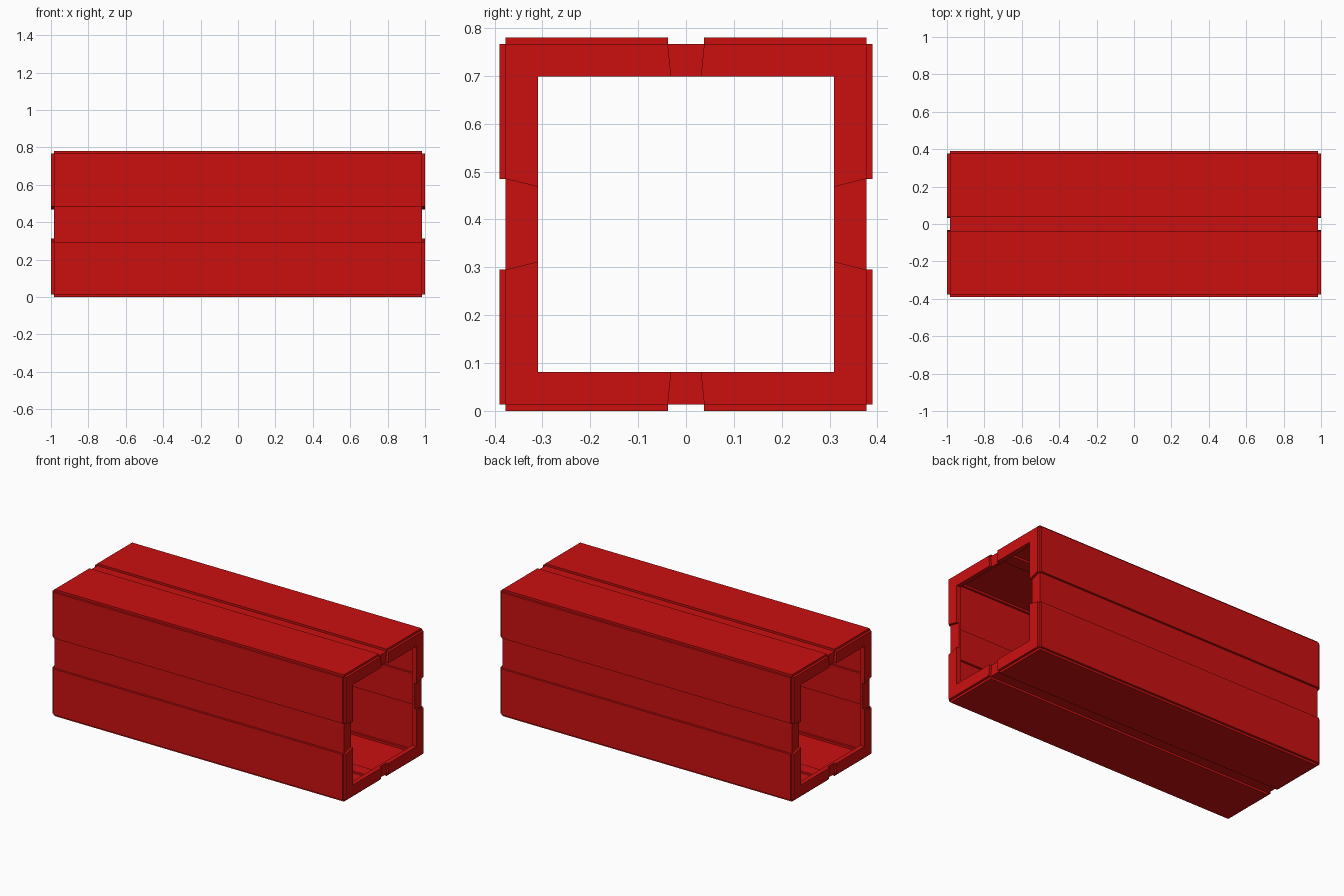
import bpy, bmesh

if "Cube" in bpy.data.objects:
    bpy.data.objects.remove(bpy.data.objects["Cube"])

# Key sizes: half height, recessed skin, hole, panel end, rim end, flange depth
O, S, I = 0.39, 0.377, 0.309
A, E, R = 0.985, 1.0, 0.97
GY, GY2 = 0.038, 0.031      # top/bottom groove half width, outer and inner
GZ, GZ2 = 0.095, 0.078      # side groove half width, outer and inner

red = bpy.data.materials.new("red_paint")
red.diffuse_color = (0.6, 0.005, 0.005, 1)
red.use_nodes = True
red.node_tree.nodes["Principled BSDF"].inputs["Base Color"].default_value = red.diffuse_color


def build(name, faces):
    """One octant of faces, mirrored in all three axes."""
    bm = bmesh.new()
    for f in faces:
        bm.faces.new([bm.verts.new(p) for p in f])
    bmesh.ops.remove_doubles(bm, verts=bm.verts, dist=1e-5)
    me = bpy.data.meshes.new(name)
    bm.to_mesh(me)
    bm.free()
    me.materials.append(red)
    ob = bpy.data.objects.new(name, me)
    ob.location.z = O
    bpy.context.collection.objects.link(ob)
    mod = ob.modifiers.new("mirror", 'MIRROR')
    mod.use_axis = (True, True, True)
    mod.merge_threshold = 0.0005


def strip(points, x0, x1):
    """Walls along x following a yz path, facing left of the path direction."""
    return [[(x0, *p), (x1, *p), (x1, *q), (x0, *q)]
            for p, q in zip(points, points[1:])]


def flat(x, points):
    return [(x, *p) for p in points]


# Outer skin: raised corner panels with grooves between them
build("outer_skin", strip([(0, S), (GY, S), (GY, O), (S, O), (S, S),
                           (O, S), (O, GZ), (S, GZ), (S, 0)], 0, A))

# End rims: groove ends, panel ends and raised L-shaped corner plates
plate = [(GY2, I), (I, I), (I, GZ2), (S, GZ), (S, S), (GY, S)]
loop = plate + plate[:1]
build("end_rims", [
    flat(A, [(0, I), (GY2, I), (GY, S), (0, S)]),
    flat(A, [(I, 0), (S, 0), (S, GZ), (I, GZ2)]),
    flat(A, [(GY, S), (S, S), (S, O), (GY, O)]),
    flat(A, [(S, GZ), (O, GZ), (O, S), (S, S)]),
    flat(E, plate)] + strip(loop, E, A))

# Short flange turned inward around each opening
build("opening_flange", strip([(0, I), (I, I), (I, 0)], A, R))
